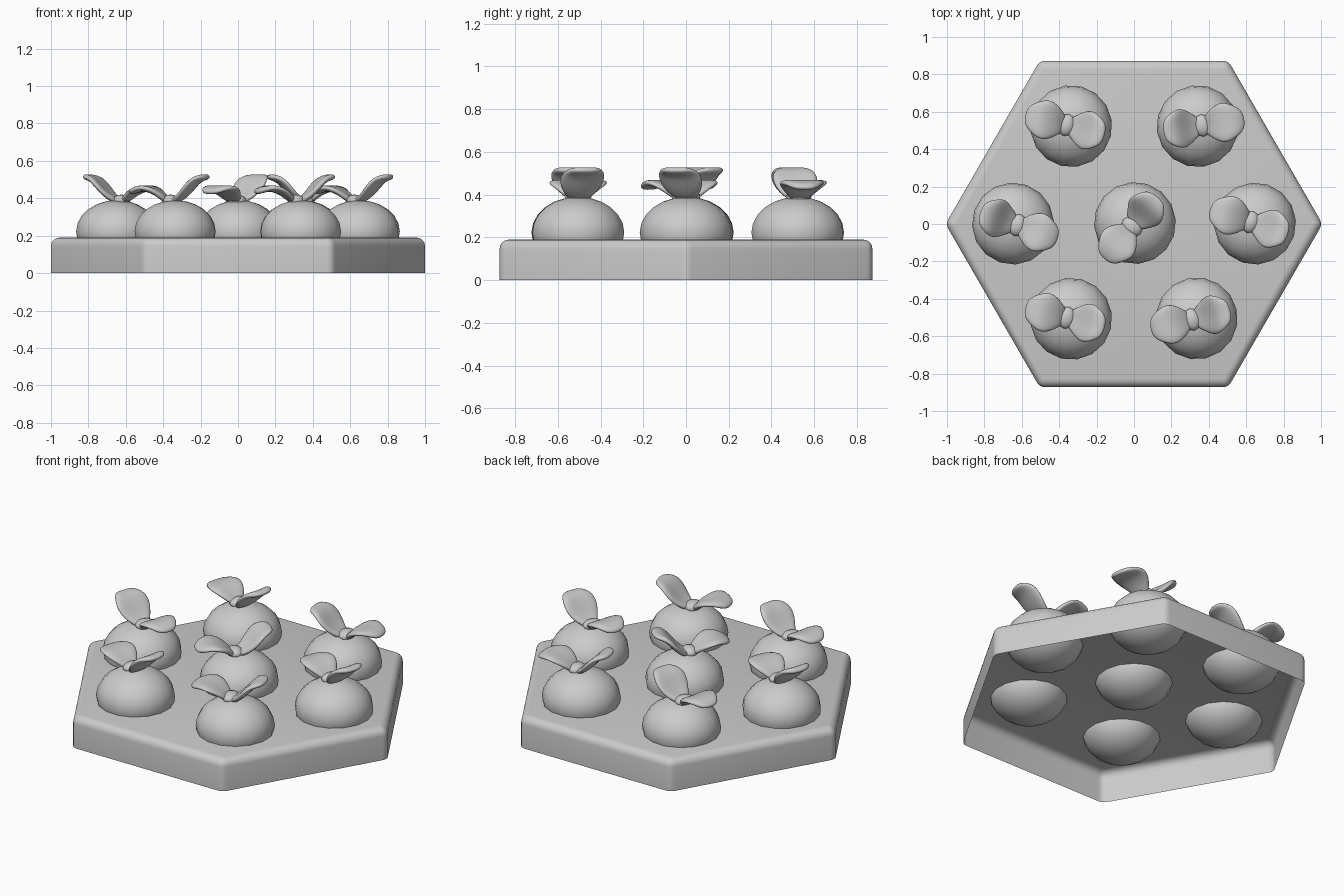
import bpy, bmesh, math
from mathutils import Matrix, Vector

if "Cube" in bpy.data.objects:
    bpy.data.objects.remove(bpy.data.objects["Cube"])

grey = bpy.data.materials.new("light grey")
grey.diffuse_color = (0.6, 0.6, 0.6, 1)
grey.use_nodes = True
grey.node_tree.nodes["Principled BSDF"].inputs["Base Color"].default_value = grey.diffuse_color


def make(name, bm, angle=40):
    bmesh.ops.recalc_face_normals(bm, faces=bm.faces) if name != "tile" else None
    me = bpy.data.meshes.new(name)
    bm.to_mesh(me)
    bm.free()
    me.materials.append(grey)
    ob = bpy.data.objects.new(name, me)
    bpy.context.collection.objects.link(ob)
    bpy.ops.object.select_all(action='DESELECT')
    ob.select_set(True)
    bpy.context.view_layer.objects.active = ob
    bpy.ops.object.shade_smooth_by_angle(angle=math.radians(angle))
    return ob


# Hexagonal tile: open underneath, rounded corners and top rim
R, H = 0.05, 0.19
bm = bmesh.new()


def ring(z, r):
    vs = []
    for k in range(6):
        a = math.radians(60 * k)
        for j in range(-2, 3):
            b = a + math.radians(15 * j)
            vs.append(bm.verts.new(((1 - R) * math.cos(a) + r * math.cos(b),
                                    (1 - R) * math.sin(a) + r * math.sin(b), z)))
    return vs


levels = [(0, R)]
for i in range(5):
    t = math.radians(90 * i / 4)
    levels.append((H - 0.045 + 0.045 * math.sin(t), R - 0.045 * (1 - math.cos(t))))
rings = [ring(z, r) for z, r in levels]
for lo, hi in zip(rings, rings[1:]):
    n = len(lo)
    for i in range(n):
        bm.faces.new((lo[i], lo[(i + 1) % n], hi[(i + 1) % n], hi[i]))
bm.faces.new(rings[-1])
make("tile", bm)


# Leaf: rows of (distance, height, half width), given thickness and softened
def leaf(name, rows, place):
    bm = bmesh.new()
    grid = []
    for d, z, w in rows:
        grid.append([bm.verts.new(place @ Vector((d - 0.12 * abs(s) * w, s * w, z + 0.07 * w * abs(s))))
                     for s in (-1, 0, 1)])
    for a, b in zip(grid, grid[1:]):
        for i in range(2):
            bm.faces.new((a[i], b[i], b[i + 1], a[i + 1]))
    ob = make(name, bm, 60)
    sol = ob.modifiers.new("thickness", 'SOLIDIFY')
    sol.thickness, sol.offset = 0.034, 0
    sub = ob.modifiers.new("soften", 'SUBSURF')
    sub.levels = sub.render_levels = 2


RAISED = [(0.01, 0.375, 0.035), (0.07, 0.405, 0.085), (0.12, 0.46, 0.115),
          (0.16, 0.505, 0.10), (0.215, 0.515, 0.06)]
DROOP = [(0.01, 0.375, 0.035), (0.06, 0.42, 0.085), (0.12, 0.448, 0.115),
         (0.17, 0.452, 0.10), (0.23, 0.428, 0.055)]


def ball(name, place, size, seg, rings):
    bm = bmesh.new()
    bmesh.ops.create_uvsphere(bm, u_segments=seg, v_segments=rings, radius=1,
                              matrix=place @ Matrix.Diagonal((*size, 1)))
    make(name, bm, 60)


# Seven round bulbs: x, y, heading of the raised leaf in degrees
PLANTS = [(-0.336, 0.523, -14), (0.34, 0.523, 188), (-0.647, 0.002, 161), (0.005, 0.005, 50),
          (0.647, 0.002, -18), (-0.336, -0.507, -14), (0.335, -0.505, 13)]
for x, y, deg in PLANTS:
    turn = Matrix.Rotation(math.radians(deg), 4, 'Z')
    base = Matrix.Translation((x, y, 0)) @ turn
    ball("bulb", base @ Matrix.Translation((0, 0, 0.222)), (0.219, 0.219, 0.168), 16, 12)
    crown = base @ Matrix.Translation((-0.026, 0, 0))
    ball("stem", crown @ Matrix.Translation((0, 0, 0.39)), (0.046, 0.06, 0.03), 12, 8)
    leaf("raised_leaf", RAISED, crown)
    leaf("drooping_leaf", DROOP, crown @ Matrix.Rotation(math.pi, 4, 'Z'))
